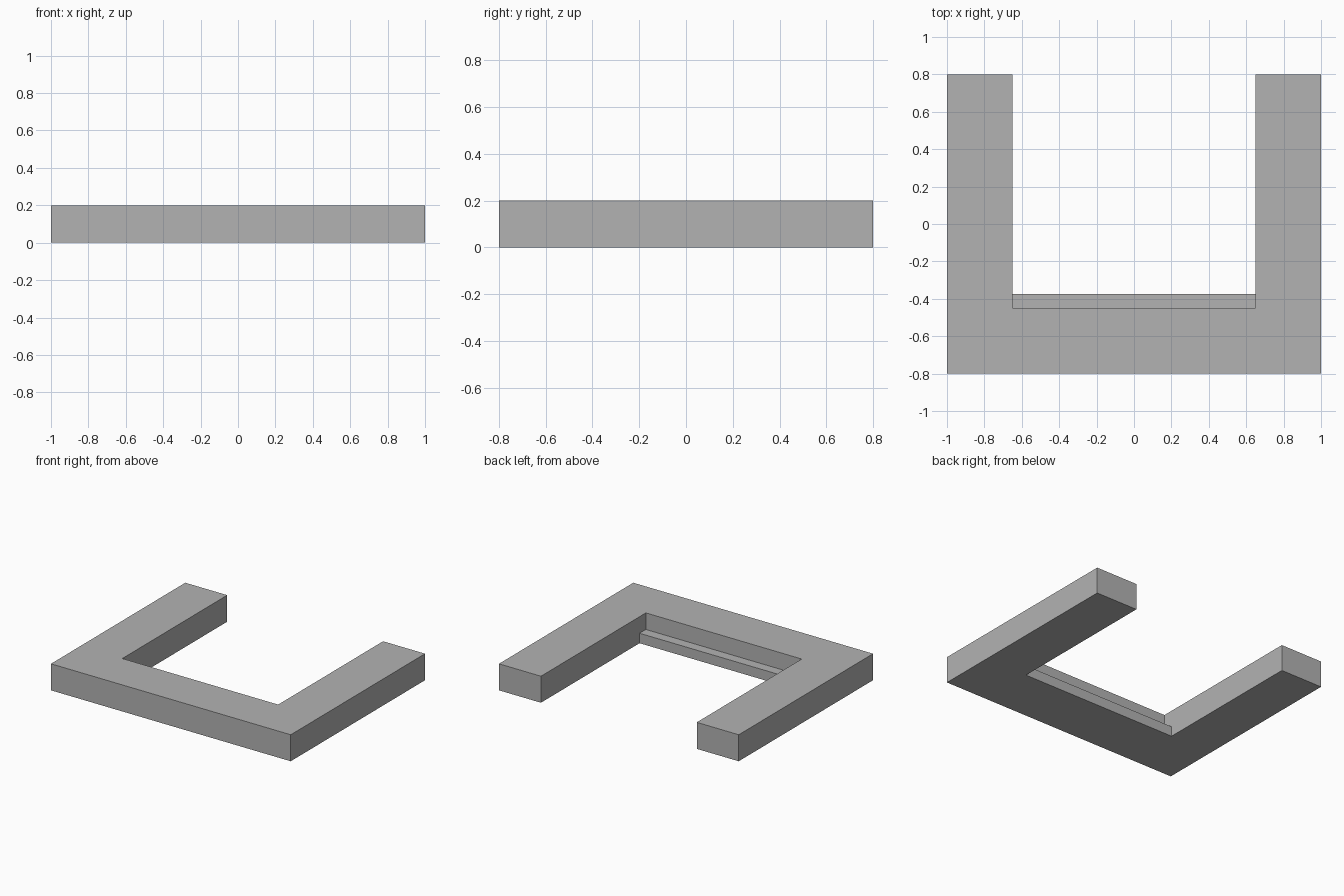
import bpy
import bmesh

cube = bpy.data.objects.get("Cube")
if cube:
    bpy.data.objects.remove(cube, do_unlink=True)

grey = bpy.data.materials.new("plain grey")
grey.use_nodes = True
colour = (0.45, 0.45, 0.45, 1)
grey.diffuse_color = colour
grey.node_tree.nodes["Principled BSDF"].inputs["Base Color"].default_value = colour


def extrude_outline(name, outline, height):
    """Raise a flat outline from the ground into a solid."""
    bm = bmesh.new()
    face = bm.faces.new([bm.verts.new((x, y, 0)) for x, y in outline])
    result = bmesh.ops.extrude_face_region(bm, geom=[face])
    top = [v for v in result["geom"] if isinstance(v, bmesh.types.BMVert)]
    bmesh.ops.translate(bm, verts=top, vec=(0, 0, height))
    bmesh.ops.recalc_face_normals(bm, faces=bm.faces)
    mesh = bpy.data.meshes.new(name)
    bm.to_mesh(mesh)
    bm.free()
    mesh.materials.append(grey)
    obj = bpy.data.objects.new(name, mesh)
    bpy.context.collection.objects.link(obj)
    return obj


HALF_X, HALF_Y, ARM = 1.0, 0.8, 0.35
inner_x, inner_y = HALF_X - ARM, ARM - HALF_Y
LEDGE = 0.075

# U-shaped frame, open at the back
right_half = [(-HALF_X, -HALF_Y), (-HALF_X, HALF_Y),
              (-inner_x, HALF_Y), (-inner_x, inner_y)]
left_half = [(-x, y) for x, y in reversed(right_half)]
extrude_outline("frame", right_half + left_half, 0.2)

# Low ledge along the inside of the front bar
ledge_half = [(-inner_x, inner_y), (-inner_x, inner_y + LEDGE)]
extrude_outline("inner_ledge",
                ledge_half + [(-x, y) for x, y in reversed(ledge_half)], LEDGE)
